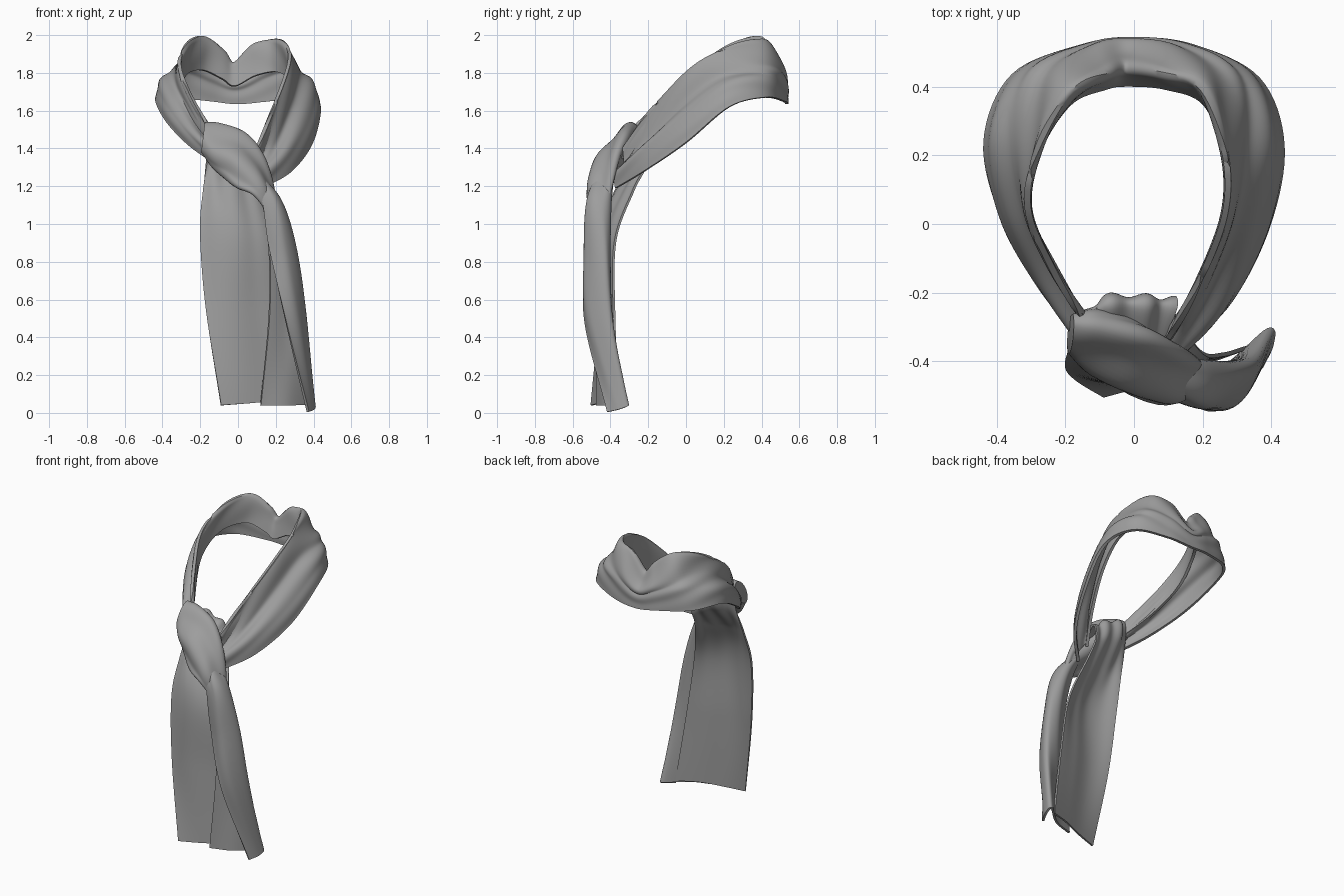
import bpy, bmesh, math
from mathutils import Vector as V

cloth = bpy.data.materials.new("grey_cloth")
cloth.diffuse_color = (0.34, 0.34, 0.34, 1)


def spline(pts, n, closed=False):
    """Catmull-Rom samples through pts."""
    pts = [V(p) for p in pts]
    m = len(pts)
    if closed:
        get = lambda i: pts[i % m]
        segs = m
    else:
        ext = [pts[0] * 2 - pts[1]] + pts + [pts[-1] * 2 - pts[-2]]
        get = lambda i: ext[i + 1]
        segs = m - 1
    out = []
    for k in range(n if closed else n + 1):
        f = k / n * segs
        i = min(int(f), segs - 1)
        t = f - i
        a, b, c, d = get(i - 1), get(i), get(i + 1), get(i + 2)
        out.append(0.5 * (2 * b + (c - a) * t + (2 * a - 5 * b + 4 * c - d) * t * t
                          + (3 * b - a - 3 * c + d) * t ** 3))
    return out


def loft(name, rows, nu, nv, wrinkle, thick=0.0, closed=False):
    """Smooth cloth surface through rows of points, wrinkled along its normals."""
    cols = [spline(c, nu) for c in zip(*rows)]
    grid = [spline(r, nv, closed) for r in zip(*cols)]
    bm = bmesh.new()
    vs = [[bm.verts.new(p) for p in r] for r in grid]
    w = len(vs[0])
    for i in range(nu):
        for j in range(w if closed else w - 1):
            k = (j + 1) % w
            bm.faces.new((vs[i][j], vs[i][k], vs[i + 1][k], vs[i + 1][j]))
    if closed:
        bm.faces.new(vs[0])
        bm.faces.new(vs[-1])
    bmesh.ops.recalc_face_normals(bm, faces=bm.faces[:])
    bm.normal_update()
    moves = [(vs[i][j], vs[i][j].normal * wrinkle(i / nu, j / nv))
             for i in range(nu + 1) for j in range(w)]
    for v, d in moves:
        v.co += d
    me = bpy.data.meshes.new(name)
    bm.to_mesh(me)
    bm.free()
    me.materials.append(cloth)
    ob = bpy.data.objects.new(name, me)
    bpy.context.collection.objects.link(ob)
    bpy.ops.object.select_all(action='DESELECT')
    ob.select_set(True)
    bpy.context.view_layer.objects.active = ob
    if thick:
        s = ob.modifiers.new("thickness", "SOLIDIFY")
        s.thickness = thick
        s.offset = 0
        bpy.ops.object.modifier_apply(modifier="thickness")
    bpy.ops.object.shade_smooth_by_angle(angle=math.radians(45))
    return ob


# Neck loop: folded band with a standing rim and flared hem, pinched at the back
rim = [(0.10, -0.33, 1.40), (0.19, -0.17, 1.62), (0.265, 0.03, 1.83), (0.265, 0.21, 1.93),
       (0.20, 0.39, 1.97), (0.09, 0.44, 1.95), (-0.02, 0.45, 1.845), (-0.08, 0.44, 1.91),
       (-0.18, 0.39, 1.99), (-0.275, 0.23, 1.94), (-0.31, 0.05, 1.83), (-0.24, -0.13, 1.65),
       (-0.13, -0.31, 1.48)]
hem = [(0.13, -0.37, 1.19), (0.28, -0.22, 1.28), (0.39, 0.0, 1.43), (0.43, 0.23, 1.62),
       (0.36, 0.42, 1.67), (0.17, 0.515, 1.65), (0.0, 0.535, 1.635), (-0.15, 0.515, 1.65),
       (-0.35, 0.43, 1.67), (-0.43, 0.24, 1.665), (-0.38, 0.02, 1.55), (-0.27, -0.17, 1.43),
       (-0.15, -0.33, 1.34)]
rows = []
for r, h in zip(rim, hem):
    r, h = V(r), V(h)
    d = h - r
    back = min(1, max(0, (h.y - 0.25) / 0.25))
    radial = V((r.x, r.y, 0)).normalized()
    # standing part, then a shelf, then the flared hem
    waist = r + d * 0.42 + radial * (0.035 * back - 0.025 * (1 - back))
    shelf = r + d * 0.72 + radial * 0.02 + V((0, 0, 0.02))
    inner = r + V((d.x * 0.08, d.y * 0.08 - 0.11 * max(0, r.y - 0.1), d.z * 0.55)) - radial * 0.01
    rows.append([inner, r, waist, shelf, h])
loft("neck_loop", rows, 96, 40,
     lambda u, v: 0.006 * math.sin(v * 24 + 5 * math.sin(u * 9)) * math.sin(math.pi * v), 0.018)

# Left tail: comes over the top of the knot and hangs behind as a broad panel
rows = [[(-0.16, -0.33, 1.42), (-0.08, -0.35, 1.40), (0.02, -0.37, 1.37), (0.07, -0.38, 1.33)],
        [(-0.16, -0.28, 1.49), (-0.08, -0.235, 1.48), (0.03, -0.235, 1.44), (0.12, -0.24, 1.38)],
        [(-0.16, -0.29, 1.37), (-0.08, -0.23, 1.37), (0.03, -0.225, 1.34), (0.115, -0.23, 1.29)],
        [(-0.185, -0.35, 1.18), (-0.08, -0.37, 1.18), (0.04, -0.33, 1.18), (0.13, -0.28, 1.18)],
        [(-0.20, -0.41, 0.95), (-0.05, -0.45, 0.95), (0.09, -0.42, 0.93), (0.20, -0.375, 0.91)],
        [(-0.17, -0.45, 0.55), (-0.03, -0.46, 0.55), (0.12, -0.42, 0.53), (0.26, -0.38, 0.52)],
        [(-0.09, -0.50, 0.04), (0.05, -0.46, 0.05), (0.19, -0.41, 0.06), (0.33, -0.36, 0.05)]]
loft("left_tail", rows, 70, 32,
     lambda u, v: 0.014 * math.sin(v * 20 + 2 * u) * (1 - u) ** 2 * min(1, u * 6), 0.012)

# Right tail: folded channel, open towards the front left
rows = [[(0.07, -0.41, 1.27), (0.08, -0.38, 1.27), (0.11, -0.41, 1.27), (0.09, -0.46, 1.27), (0.07, -0.47, 1.26)],
        [(0.13, -0.43, 1.12), (0.18, -0.40, 1.12), (0.23, -0.44, 1.12), (0.195, -0.52, 1.12), (0.13, -0.51, 1.12)],
        [(0.165, -0.46, 0.88), (0.24, -0.41, 0.87), (0.305, -0.43, 0.87), (0.25, -0.53, 0.87), (0.165, -0.52, 0.88)],
        [(0.165, -0.47, 0.52), (0.27, -0.41, 0.50), (0.355, -0.40, 0.50), (0.32, -0.50, 0.50), (0.25, -0.535, 0.50)],
        [(0.12, -0.47, 0.04), (0.26, -0.42, 0.04), (0.39, -0.31, 0.04), (0.40, -0.35, 0.02), (0.37, -0.415, 0.005)]]
loft("right_tail", rows, 50, 32,
     lambda u, v: 0.005 * math.sin(v * 20 + 4 * u) * (1 - u), 0.014)

# Knot: diagonal wrap over the crossing, running down into the right tail
keys = [((-0.185, -0.32, 1.46), (0.01, 0.03, 0.08), (0, -0.05, 0)),
        ((-0.12, -0.34, 1.42), (0.02, 0.04, 0.11), (-0.01, -0.08, -0.02)),
        ((-0.02, -0.38, 1.365), (0.05, 0.04, 0.11), (-0.02, -0.09, -0.02)),
        ((0.06, -0.425, 1.285), (0.06, 0.03, 0.08), (-0.02, -0.085, -0.03)),
        ((0.13, -0.455, 1.195), (0.045, 0.02, 0.03), (-0.02, -0.075, -0.02)),
        ((0.18, -0.46, 1.07), (0.03, 0.01, 0.005), (-0.01, -0.045, 0))]
rows = [[V(c) + V(a) * math.cos(k * math.pi / 4) + V(b) * math.sin(k * math.pi / 4)
         for k in range(8)] for c, a, b in keys]
loft("knot", rows, 36, 48,
     lambda u, v: 0.012 * math.sin(v * 8 * math.pi + 5 * u) * math.sin(math.pi * u), closed=True)
